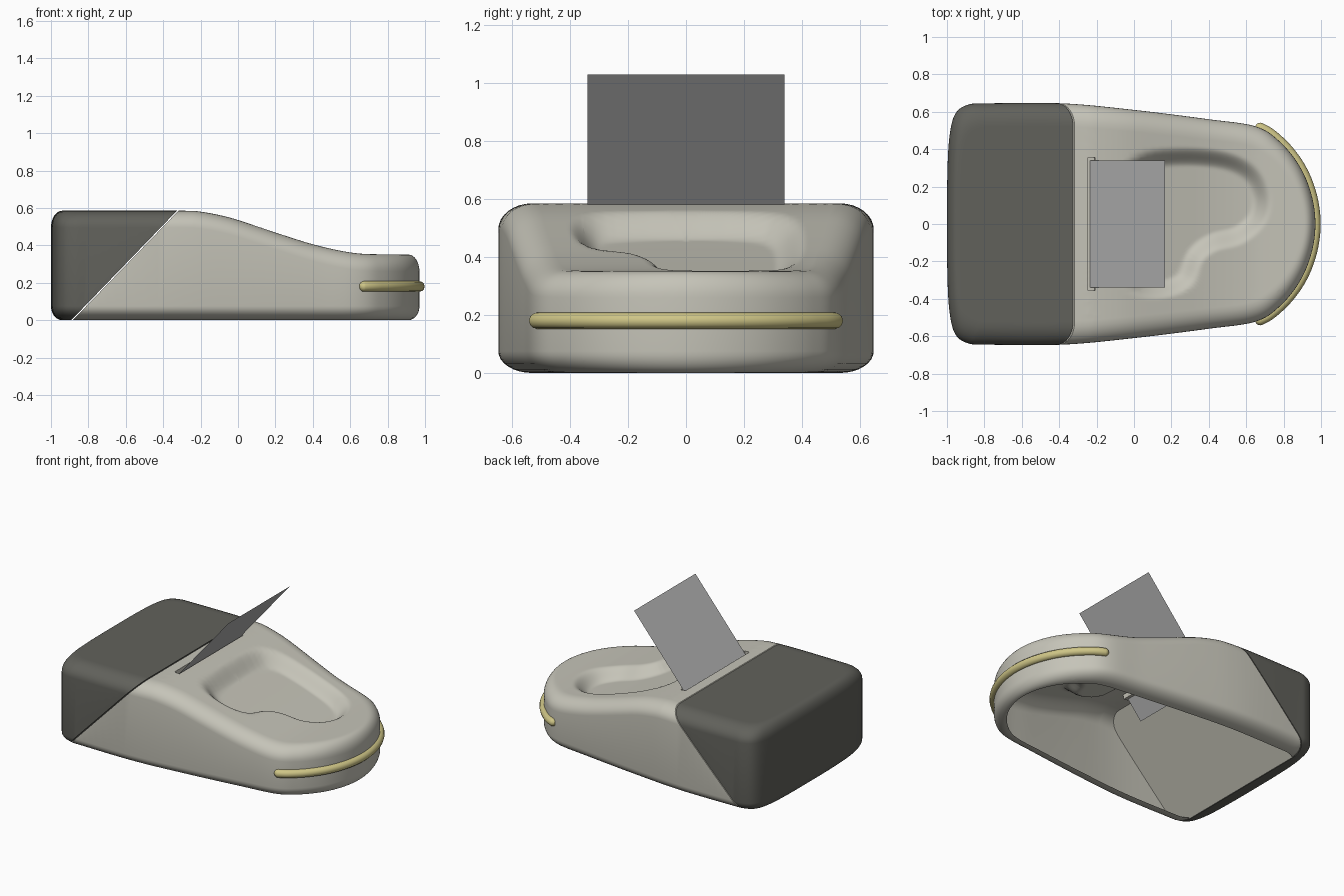
import bpy, bmesh, math
from mathutils import Vector

if "Cube" in bpy.data.objects:
    bpy.data.objects.remove(bpy.data.objects["Cube"])


def material(name, rgb):
    m = bpy.data.materials.new(name)
    m.use_nodes = True
    m.diffuse_color = (*rgb, 1)
    m.node_tree.nodes["Principled BSDF"].inputs["Base Color"].default_value = (*rgb, 1)
    return m


BEIGE = material("warm beige", (0.56, 0.55, 0.48))
DARK = material("dark grey", (0.12, 0.12, 0.105))
YELLOW = material("soft yellow", (0.62, 0.56, 0.24))
GREY = material("sheet grey", (0.47, 0.47, 0.47))


def spline(points, steps, closed=True):
    """Smooth curve through the points."""
    pts = [Vector(p) for p in points]
    n = len(pts)
    out = []
    for i in range(n if closed else n - 1):
        if closed:
            a, b, c, d = (pts[(i + k) % n] for k in (-1, 0, 1, 2))
        else:
            a, b, c, d = (pts[min(max(i + k, 0), n - 1)] for k in (-1, 0, 1, 2))
        for j in range(steps):
            t = j / steps
            out.append(0.5 * (2 * b + (c - a) * t + (2 * a - 5 * b + 4 * c - d) * t**2
                              + (3 * b - a - 3 * c + d) * t**3))
    return out if closed else out + [pts[-1]]


def finish(bm, name, mat, smooth=True):
    mesh = bpy.data.meshes.new(name)
    bm.to_mesh(mesh)
    bm.free()
    return place(mesh, name, mat, smooth)


def place(mesh, name, mat, smooth=True):
    obj = bpy.data.objects.new(name, mesh)
    bpy.context.collection.objects.link(obj)
    mesh.materials.clear()
    mesh.materials.append(mat)
    if smooth:
        bpy.ops.object.select_all(action="DESELECT")
        obj.select_set(True)
        bpy.context.view_layer.objects.active = obj
        bpy.ops.object.shade_smooth_by_angle(angle=math.radians(35))
    return obj


# Plan outline, top profile and hollow outline
half = [(-0.997, 0.3), (-0.985, 0.48), (-0.955, 0.59), (-0.89, 0.637), (-0.78, 0.645),
        (-0.38, 0.645), (0, 0.61), (0.4, 0.56), (0.65, 0.522), (0.78, 0.44),
        (0.885, 0.31), (0.948, 0.16)]
nose = (0.97, 0)
outline = spline([(-1, 0)] + half + [nose] + [(x, -y) for x, y in reversed(half)], 8)
top_line = spline([(-1.1, 0.585), (-0.6, 0.585), (-0.3, 0.585), (-0.2, 0.58), (-0.05, 0.55),
                   (0.1, 0.502), (0.25, 0.452), (0.42, 0.4), (0.6, 0.362), (0.75, 0.352),
                   (1.1, 0.35)], 8, False)
hollow = spline([(-0.03, -0.2), (0.02, -0.33), (0.15, -0.35), (0.27, -0.3), (0.33, -0.17),
                 (0.42, -0.1), (0.56, -0.06), (0.66, 0.03), (0.68, 0.15), (0.62, 0.27),
                 (0.48, 0.34), (0.25, 0.36), (0.05, 0.33), (-0.03, 0.2)], 5)


def top_height(x):
    for a, b in zip(top_line, top_line[1:]):
        if a.x <= x <= b.x:
            return a.y + (b.y - a.y) * (x - a.x) / (b.x - a.x)
    return top_line[-1].y


def hollow_depth(p, depth=0.075, soft=0.055):
    """Depth of the smooth-edged hollow at a plan position."""
    if not (-0.15 < p.x < 0.8 and abs(p.y) < 0.46):
        return 0
    inside, best = False, 9
    for i, b in enumerate(hollow):
        a = hollow[i - 1]
        e = b - a
        t = min(max((p - a).dot(e) / e.length_squared, 0), 1)
        best = min(best, (p - a - e * t).length)
        if (a.y > p.y) != (b.y > p.y) and p.x < a.x + e.x * (p.y - a.y) / e.y:
            inside = not inside
    t = min(max(((best if inside else -best) + soft) / (2 * soft), 0), 1)
    return depth * t * t * (3 - 2 * t)


def rounded_form():
    """Closed loft of the whole casing: bottom edge, wall, top edge, top."""
    bm = bmesh.new()
    rings = []
    inner = [Vector((p.x * 0.94, p.y * 0.82)) for p in outline]

    def add_ring(points):
        rings.append([bm.verts.new(p) for p in points])

    arc = [math.pi / 2 * k / 8 for k in range(9)]
    for a in arc:
        add_ring([(*i.lerp(o, math.sin(a)), 0.075 * (1 - math.cos(a)))
                  for i, o in zip(inner, outline)])
    for a in arc[:-1]:
        pts = [i.lerp(o, math.cos(a)) for i, o in zip(inner, outline)]
        add_ring([(*p, top_height(p.x) - 0.09 * (1 - math.sin(a))) for p in pts])
    count = 60
    for k in range(count):
        pts = [i * (1 - k / count) for i in inner]
        add_ring([(*p, top_height(p.x) - hollow_depth(p)) for p in pts])
    n = len(outline)
    for r, s in zip(rings, rings[1:]):
        for i in range(n):
            bm.faces.new((r[i], r[(i + 1) % n], s[(i + 1) % n], s[i]))
    bm.faces.new(rings[-1])
    bm.faces.new(rings[0])
    bmesh.ops.recalc_face_normals(bm, faces=bm.faces)
    return bm


def cut(bm, point, normal, fill=False):
    """Slice; with fill, drop the side the normal points to and cap it."""
    res = bmesh.ops.bisect_plane(bm, geom=bm.verts[:] + bm.edges[:] + bm.faces[:],
                                 plane_co=point, plane_no=normal, clear_outer=fill)
    if fill:
        edges = [e for e in res["geom_cut"] if isinstance(e, bmesh.types.BMEdge)]
        bmesh.ops.contextual_create(bm, geom=edges)


slant = Vector((-1, 0, 0.966)).normalized()
seam = Vector((-0.318, 0, 0.585))
source = rounded_form()

# Rear block
bm = source.copy()
cut(bm, seam + slant * 0.006, -slant, True)
finish(bm, "rear_block", DARK)

# Front shell, open underneath, with a slot for the sheet
bm = source
cut(bm, seam, slant, True)
under = [f for f in bm.faces if all(v.co.z < 0.001 for v in f.verts)]
bmesh.ops.delete(bm, geom=under, context="FACES")
for x in (-0.245, -0.208):
    cut(bm, (x, 0, 0), (1, 0, 0))
for y in (-0.355, 0.355):
    cut(bm, (0, y, 0), (0, 1, 0))
slot = [f for f in bm.faces if f.normal.z > 0.5 and abs(f.calc_center_median().y) < 0.355
        and -0.245 < f.calc_center_median().x < -0.208]
bmesh.ops.inset_region(bm, faces=slot, thickness=0.0005, depth=-0.03)
finish(bm, "front_shell", BEIGE)

# Sheet leaning out of the slot
bm = bmesh.new()
bm.faces.new([bm.verts.new(p) for p in ((-0.34, -0.34, 0.43), (-0.34, 0.34, 0.43),
                                        (0.165, 0.34, 1.03), (0.165, -0.34, 1.03))])
finish(bm, "sheet", GREY, False)

# Cord around the nose with rounded ends
path = [p for p in outline if p.x > 0.67]
curve = bpy.data.curves.new("nose_cord", "CURVE")
curve.dimensions = "3D"
curve.bevel_depth = 0.028
curve.bevel_resolution = 4
curve.use_fill_caps = True
line = curve.splines.new("POLY")
ends = [path[0] + (path[0] - path[1]).normalized() * d for d in (0.024, 0.018, 0.008)]
tail = [Vector((p.x, -p.y)) for p in reversed(ends)]
path = ends + path + tail
line.points.add(len(path) - 1)
for i, (pt, p) in enumerate(zip(line.points, path)):
    pt.co = (p.x, p.y, 0.18, 1)
    edge = min(i, len(path) - 1 - i)
    pt.radius = (0.35, 0.7, 0.95)[edge] if edge < 3 else 1
helper = bpy.data.objects.new("cord_path", curve)
bpy.context.collection.objects.link(helper)
cord = bpy.data.meshes.new_from_object(helper.evaluated_get(bpy.context.evaluated_depsgraph_get()))
bpy.data.objects.remove(helper)
place(cord, "nose_cord", YELLOW)
